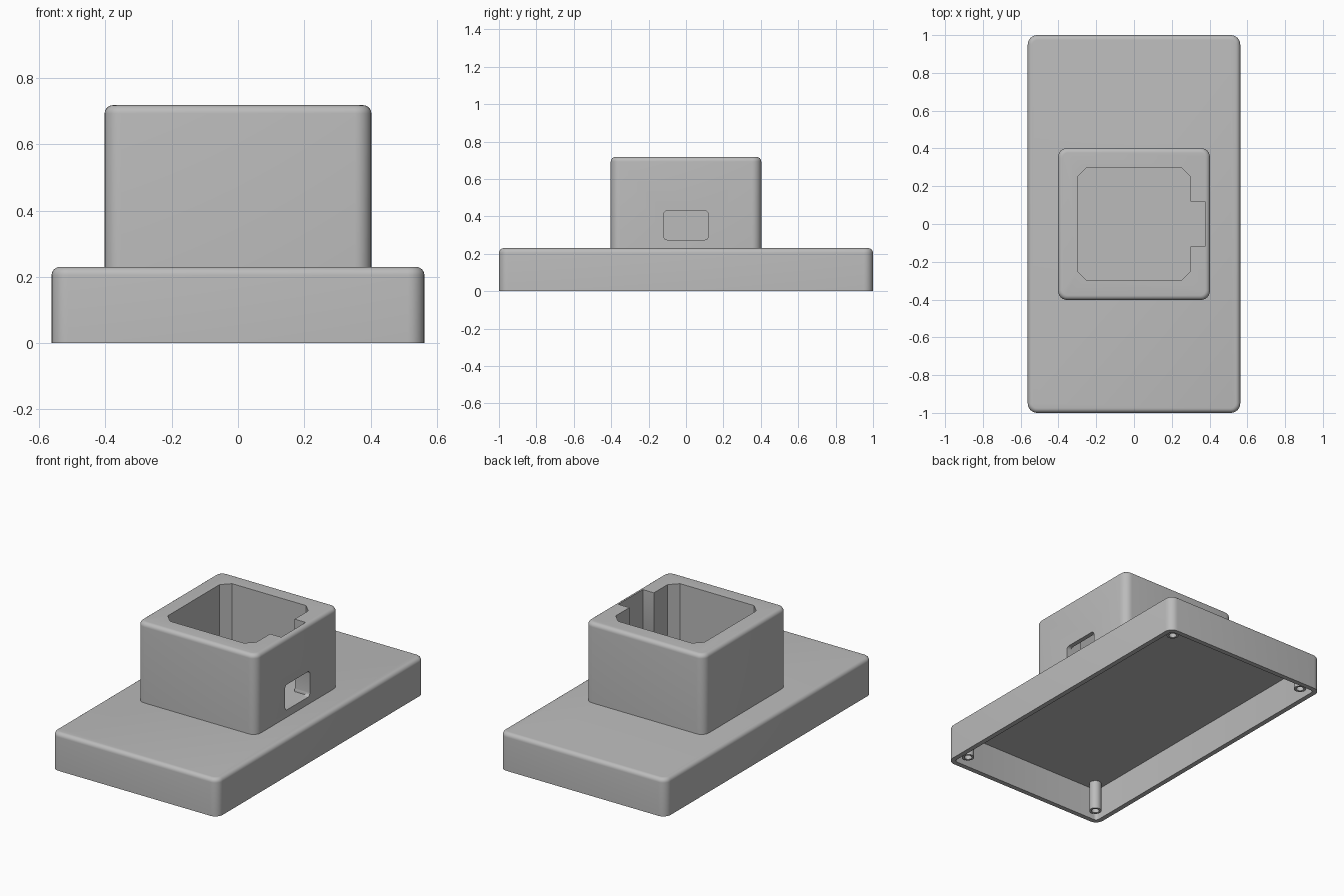
import bpy, bmesh
from math import sin, cos, pi
from mathutils import Matrix, Vector

cube = bpy.data.objects.get("Cube")
if cube:
    bpy.data.objects.remove(cube, do_unlink=True)

grey = bpy.data.materials.new("plain grey")
grey.use_nodes = True
colour = (0.5, 0.5, 0.5, 1)
grey.diffuse_color = colour
grey.node_tree.nodes["Principled BSDF"].inputs["Base Color"].default_value = colour


def rounded_rect(hx, hy, r, steps=6):
    """Outline of a rectangle with rounded corners (steps=1 gives chamfers)."""
    pts = []
    for i, (sx, sy) in enumerate([(1, 1), (-1, 1), (-1, -1), (1, -1)]):
        for k in range(steps + 1):
            a = (i + k / steps) * pi / 2
            pts.append((sx * (hx - r) + r * cos(a), sy * (hy - r) + r * sin(a)))
    return pts


def circle(cx, cy, r, sides=32):
    return [(cx + r * cos(2 * pi * k / sides), cy + r * sin(2 * pi * k / sides))
            for k in range(sides)]


def prism(name, outline, z0, z1, top_round=0.0, matrix=None):
    """Extrude an outline upward and optionally round its top rim."""
    bm = bmesh.new()
    face = bm.faces.new([bm.verts.new((x, y, z0)) for x, y in outline])
    top = bmesh.ops.extrude_face_region(bm, geom=[face])["geom"]
    bmesh.ops.translate(bm, vec=Vector((0, 0, z1 - z0)),
                        verts=[v for v in top if isinstance(v, bmesh.types.BMVert)])
    bmesh.ops.recalc_face_normals(bm, faces=bm.faces[:])
    if top_round:
        rim = [e for e in bm.edges if all(abs(v.co.z - z1) < 1e-5 for v in e.verts)]
        bmesh.ops.bevel(bm, geom=rim, offset=top_round, segments=6, profile=0.5,
                        affect='EDGES', clamp_overlap=False)
    if matrix:
        bm.transform(matrix)
    mesh = bpy.data.meshes.new(name)
    bm.to_mesh(mesh)
    bm.free()
    mesh.materials.append(grey)
    obj = bpy.data.objects.new(name, mesh)
    bpy.context.collection.objects.link(obj)
    return obj


def activate(obj):
    bpy.ops.object.select_all(action='DESELECT')
    obj.select_set(True)
    bpy.context.view_layer.objects.active = obj


def carve(obj, cutters):
    """Subtract every cutter from the object, then discard the cutters."""
    activate(obj)
    for cutter in cutters:
        mod = obj.modifiers.new("cut", 'BOOLEAN')
        mod.operation, mod.solver, mod.object = 'DIFFERENCE', 'EXACT', cutter
        bpy.ops.object.modifier_apply(modifier=mod.name)
        bpy.data.objects.remove(cutter, do_unlink=True)


def smooth(obj):
    activate(obj)
    bpy.ops.object.shade_smooth_by_angle(angle=pi / 6)


# Base: a rounded tray, hollow from underneath
HX, HY, WALL, BASE_TOP = 0.5625, 1.0, 0.03, 0.23
base = prism("base_shell", rounded_rect(HX, HY, 0.05), 0, BASE_TOP, 0.025)
CEILING = BASE_TOP - WALL
carve(base, [prism("base_cavity", rounded_rect(HX - WALL, HY - WALL, 0.02), -0.1, CEILING)])
smooth(base)

# Hollow screw posts in the four corners under the base
for sx, side in ((1, "left"), (-1, "right")):
    for sy, end in ((1, "back"), (-1, "front")):
        x, y = sx * (HX - 0.085), sy * (HY - 0.085)
        post = prism(f"screw_post_{end}_{side}", circle(x, y, 0.035), 0.02, CEILING + 0.01)
        carve(post, [prism("screw_hole", circle(x, y, 0.022), -0.1, CEILING - 0.02)])
        smooth(post)

# Tower: open socket with chamfered corners, a cable channel and a side window
FLOOR, TOP = 0.275, 0.718
tower = prism("tower_socket", rounded_rect(0.4025, 0.4025, 0.05), BASE_TOP - 0.01, TOP, 0.025)
pocket = prism("pocket", rounded_rect(0.3, 0.3, 0.05, steps=1), FLOOR, 1)
channel = prism("channel", [(0.2, -0.118), (0.375, -0.118), (0.375, 0.118), (0.2, 0.118)],
                FLOOR, 1)
window_height = 0.155
lay_along_x = (Matrix.Translation((0, 0, FLOOR + window_height / 2))
               @ Matrix.Rotation(pi / 2, 4, 'Y'))
window = prism("window", rounded_rect(window_height / 2, 0.12, 0.02), 0.25, 0.5,
               matrix=lay_along_x)
carve(tower, [pocket, channel, window])
smooth(tower)
